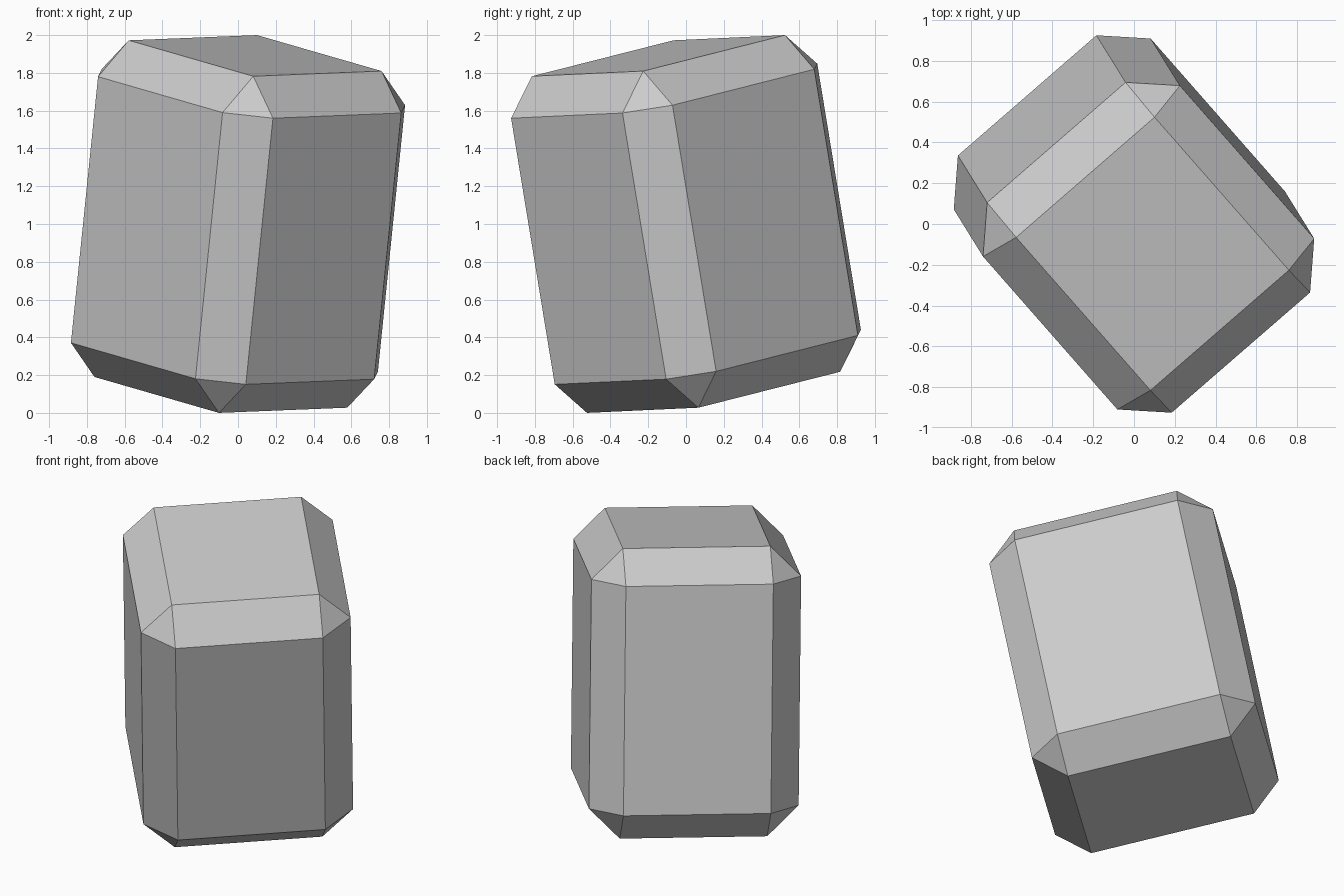
import bpy, bmesh
from mathutils import Matrix, Vector

if "Cube" in bpy.data.objects:
    bpy.data.objects.remove(bpy.data.objects["Cube"])

# Tilted block axes, orthonormalised
w = Vector((0.100, -0.161, 0.982)).normalized()
u = Vector((0.755, 0.655, 0.032))
u = (u - w * u.dot(w)).normalized()
v = w.cross(u)
tilt = Matrix((u, v, w)).transposed().to_4x4()

# Block with single-step chamfers on every edge
bm = bmesh.new()
bmesh.ops.create_cube(bm, size=1.0)
bmesh.ops.scale(bm, vec=(1.28, 1.397, 1.815), verts=bm.verts)
bmesh.ops.bevel(bm, geom=bm.edges[:], offset=0.19, offset_type='OFFSET',
                segments=1, profile=0.5, affect='EDGES')
bmesh.ops.transform(bm, matrix=Matrix.Translation((0, 0, 1)) @ tilt, verts=bm.verts)
bmesh.ops.recalc_face_normals(bm, faces=bm.faces)
mesh = bpy.data.meshes.new("chamfered_block")
bm.to_mesh(mesh)
bm.free()
bpy.context.collection.objects.link(bpy.data.objects.new("chamfered_block", mesh))
